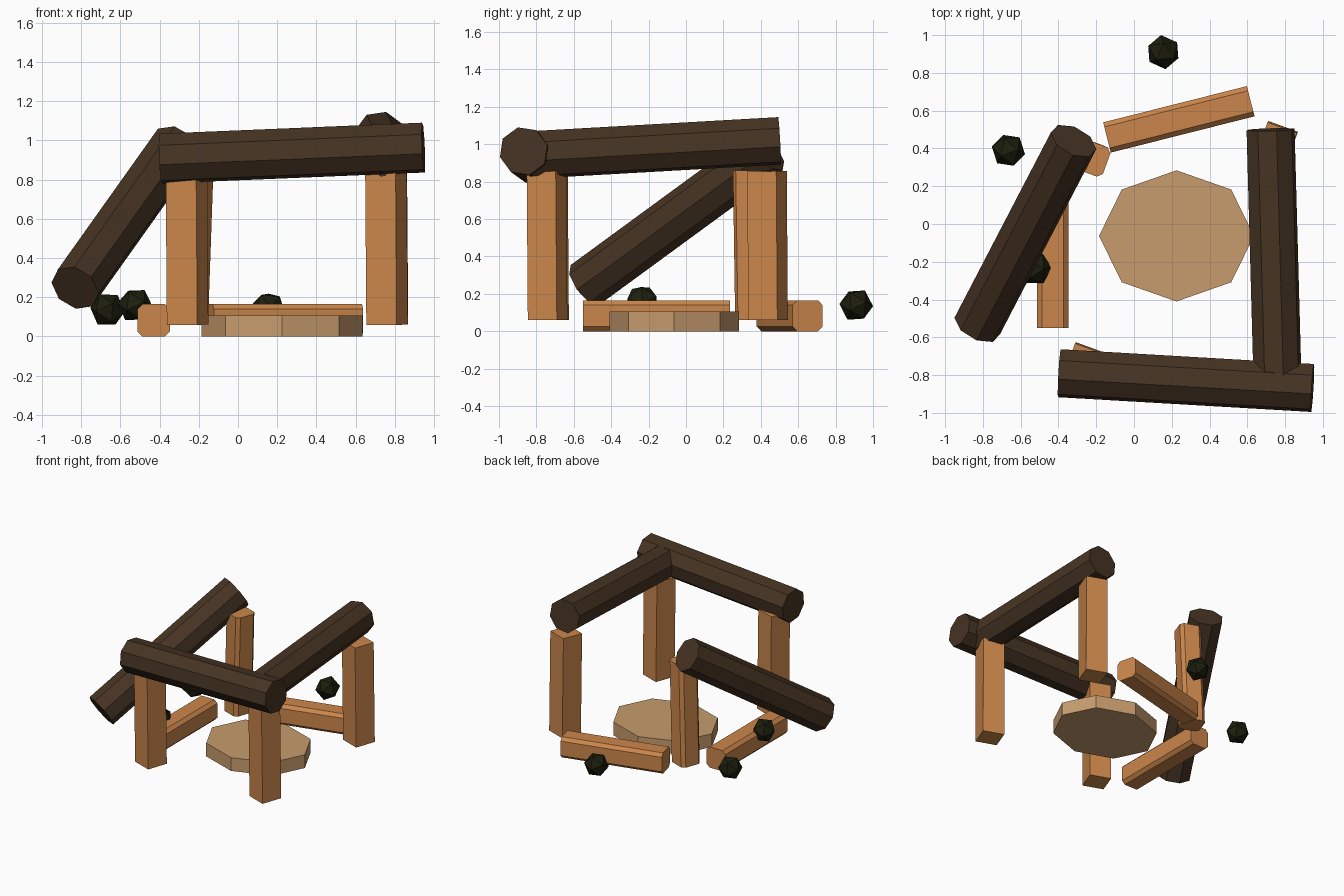
import bpy, bmesh, math
from mathutils import Vector, Matrix

if "Cube" in bpy.data.objects:
    bpy.data.objects.remove(bpy.data.objects["Cube"])


def material(name, rgb):
    m = bpy.data.materials.new(name)
    m.diffuse_color = (*rgb, 1)
    m.use_nodes = True
    m.node_tree.nodes["Principled BSDF"].inputs["Base Color"].default_value = m.diffuse_color
    return m


BARK = material("dark bark", (0.062, 0.034, 0.017))
WOOD = material("orange wood", (0.60, 0.24, 0.07))
PALE = material("pale wood", (0.57, 0.33, 0.155))
MOSS = material("dark moss", (0.012, 0.013, 0.004))


def finish(name, bm, mat):
    bmesh.ops.recalc_face_normals(bm, faces=bm.faces)
    me = bpy.data.meshes.new(name)
    bm.to_mesh(me)
    bm.free()
    me.materials.append(mat)
    ob = bpy.data.objects.new(name, me)
    bpy.context.collection.objects.link(ob)
    return ob


def prism(name, p0, p1, section, mat, u=None):
    """Sweep a closed 2D section straight from p0 to p1."""
    p0, p1 = Vector(p0), Vector(p1)
    d = (p1 - p0).normalized()
    u = Vector(u) if u else Vector((d.y, -d.x, 0)).normalized()
    v = u.cross(d)
    bm = bmesh.new()
    rings = [[bm.verts.new(p + u * a + v * b) for a, b in section] for p in (p0, p1)]
    n = len(section)
    for ring in rings:
        bm.faces.new(ring)
    for i in range(n):
        j = (i + 1) % n
        bm.faces.new((rings[0][i], rings[0][j], rings[1][j], rings[1][i]))
    return finish(name, bm, mat)


def octagon(rx, ry, phase=0):
    a = [math.radians(phase + 45 * k) for k in range(8)]
    return [(rx * math.cos(t), ry * math.sin(t)) for t in a]


def chamfered(h, c):
    k = h - c
    return [(h, -k), (h, k), (k, h), (-k, h), (-h, k), (-h, -k), (-k, -h), (k, -h)]


H = 0.0825
SQUARE = [(H, -H), (H, H), (-H, H), (-H, -H)]
TRIMMED = chamfered(H, 0.025)

# table slab
prism("table_slab", (0.225, -0.063, 0), (0.225, -0.063, 0.106),
      octagon(0.41, 0.347), PALE, (1, 0, 0))

# dark roof logs
LOG = octagon(0.131, 0.131, 31)
prism("front_beam", (-0.395, -0.79, 0.907), (0.945, -0.868, 0.963), LOG, BARK)
prism("right_beam", (0.76, -0.84, 0.942), (0.723, 0.50, 1.018), LOG, BARK)
prism("fallen_beam", (-0.83, -0.54, 0.248), (-0.32, 0.44, 0.965), LOG, BARK)

# upright posts, turned about 20 degrees
turn = math.radians(-20)
U = (math.cos(turn), math.sin(turn), 0)
for name, x, y in (("front_left_post", -0.26, -0.735),
                   ("front_right_post", 0.757, -0.743),
                   ("back_right_post", 0.759, 0.436)):
    prism(name, (x + 0.003, y + 0.003, 0.06), (x - 0.003, y - 0.003, 0.855), SQUARE, WOOD, U)
prism("back_left_post", (-0.25, 0.36, 0.06), (-0.222, 0.348, 0.86), TRIMMED, WOOD, U)

# trimmed logs lying on the ground
prism("back_ground_log", (-0.143, 0.458, H), (0.618, 0.65, H), TRIMMED, WOOD)
prism("left_ground_log", (-0.43, -0.55, H), (-0.43, 0.235, H), TRIMMED, WOOD)

# mossy stones
for i, (pos, rot) in enumerate((((-0.665, 0.39, 0.137), (1.2, 0.3, 0.2)),
                                ((-0.525, -0.235, 0.16), (1.4, 0.2, 0.5)),
                                ((0.155, 0.91, 0.14), (1.5, 0.4, 0.1)))):
    bm = bmesh.new()
    bmesh.ops.create_icosphere(bm, subdivisions=1, radius=0.091)
    for axis, ang in zip("XYZ", rot):
        bmesh.ops.rotate(bm, verts=bm.verts, matrix=Matrix.Rotation(ang, 3, axis))
    bmesh.ops.translate(bm, verts=bm.verts, vec=pos)
    finish(f"moss_stone_{i + 1}", bm, MOSS)
